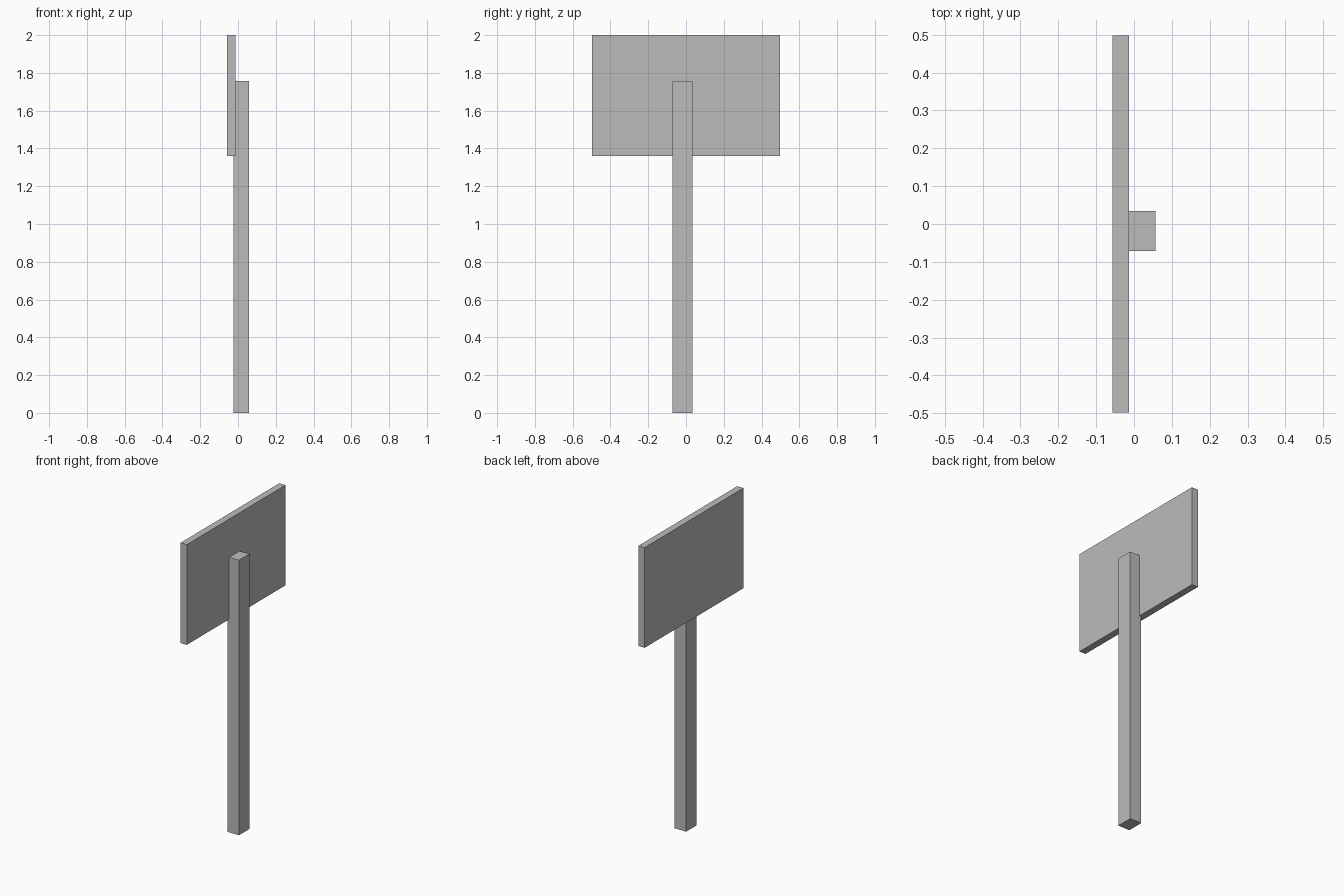
import bpy
from mathutils import Vector

cube = bpy.data.objects.get("Cube")
if cube:
    bpy.data.objects.remove(cube, do_unlink=True)

# Plain grey shared by both parts
GREY = (0.5, 0.5, 0.5, 1.0)
grey = bpy.data.materials.new("plain_grey")
grey.use_nodes = True
grey.diffuse_color = GREY
grey.node_tree.nodes["Principled BSDF"].inputs["Base Color"].default_value = GREY


def box(name, low, high):
    """Add a flat-shaded box between two opposite corners."""
    low, high = Vector(low), Vector(high)
    bpy.ops.mesh.primitive_cube_add(size=1, location=(low + high) / 2)
    obj = bpy.context.object
    obj.name = obj.data.name = name
    obj.scale = high - low
    bpy.ops.object.transform_apply(location=False, rotation=False, scale=True)
    obj.data.materials.append(grey)
    return obj


# Upright post, slightly off centre and let into the back of the board
box("post", (-0.025, -0.071, 0), (0.057, 0.034, 1.756))

# Sign board on the model's right side of the post
box("sign_board", (-0.057, -0.498, 1.36), (-0.013, 0.498, 2))
